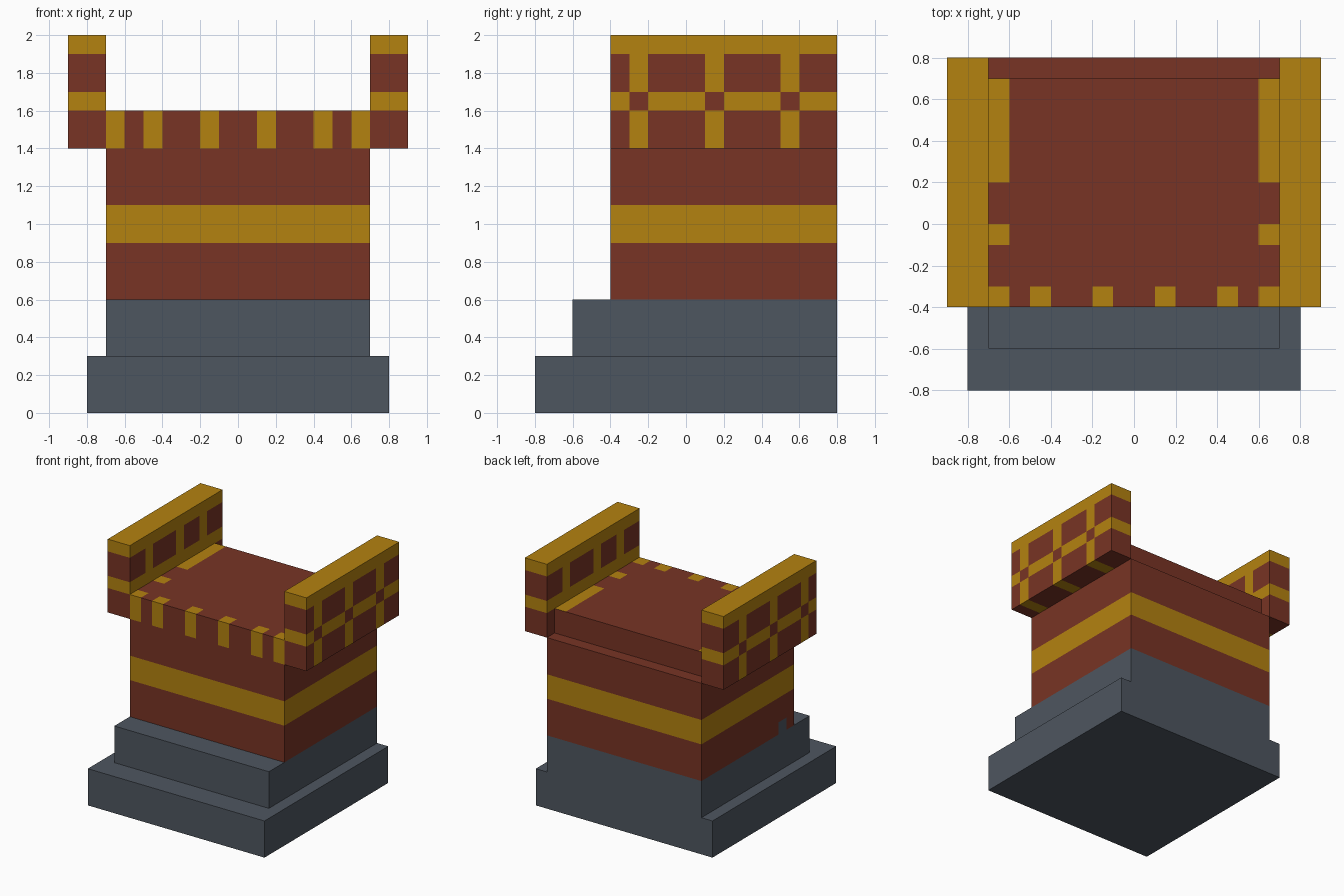
import bpy
import bmesh
from mathutils import Vector

cube = bpy.data.objects.get("Cube")
if cube:
    bpy.data.objects.remove(cube, do_unlink=True)


def material(name, color):
    mat = bpy.data.materials.new(name)
    mat.use_nodes = True
    mat.diffuse_color = (*color, 1)
    bsdf = mat.node_tree.nodes["Principled BSDF"]
    bsdf.inputs["Base Color"].default_value = (*color, 1)
    bsdf.inputs["Roughness"].default_value = 0.9
    return mat


SLATE, RED, GOLD = 0, 1, 2
MATERIALS = [
    material("slate stone", (0.076, 0.093, 0.117)),
    material("brick red", (0.188, 0.034, 0.018)),
    material("gold trim", (0.456, 0.223, 0.005)),
]


def block(name, low, high, rule, cuts=((), (), ())):
    """Box from low to high, cut at the given x, y, z values; rule(centre, normal) picks the colour."""
    low, high = Vector(low), Vector(high)
    bm = bmesh.new()
    bmesh.ops.create_cube(bm, size=1)
    for v in bm.verts:
        v.co = (low + high) / 2 + v.co * (high - low)
    for axis in range(3):
        normal = Vector([float(i == axis) for i in range(3)])
        for value in cuts[axis]:
            bmesh.ops.bisect_plane(
                bm, geom=bm.verts[:] + bm.edges[:] + bm.faces[:],
                dist=1e-5, plane_co=normal * value, plane_no=normal)
    bm.normal_update()
    for f in bm.faces:
        f.material_index = rule(f.calc_center_median(), f.normal)
    mesh = bpy.data.meshes.new(name)
    bm.to_mesh(mesh)
    bm.free()
    for mat in MATERIALS:
        mesh.materials.append(mat)
    obj = bpy.data.objects.new(name, mesh)
    bpy.context.collection.objects.link(obj)
    return obj


def in_columns(value, starts, width=0.1):
    return any(s < value < s + width for s in starts)


def edges_of(starts, width=0.1):
    return sorted({round(e, 2) for s in starts for e in (s, s + width)})


# Stone plinth and step
block("plinth", (-0.8, -0.8, 0), (0.8, 0.8, 0.3), lambda c, n: SLATE)
block("step", (-0.7, -0.6, 0.3), (0.7, 0.8, 0.6), lambda c, n: SLATE)


# Shaft with a gold belt and one stone chip low on its right side
def shaft_rule(c, n):
    if n.x < -0.5 and c.z < 0.7 and -0.3 < c.y < -0.2:
        return SLATE
    return GOLD if 0.9 < c.z < 1.1 else RED


block("shaft", (-0.7, -0.4, 0.6), (0.7, 0.8, 1.4), shaft_rule,
      ((), (-0.3, -0.2), (0.7, 0.9, 1.1)))

# Top slab with gold tabs along the front and side borders
TABS = (-0.7, -0.5, -0.2, 0.1, 0.4, 0.6)


def slab_rule(c, n):
    if n.y < -0.5 or (n.z > 0.5 and c.y < -0.3):
        return GOLD if in_columns(c.x, TABS) else RED
    if n.z > 0.5 and abs(c.x) > 0.6 and (c.y > 0.2 or -0.1 < c.y < 0):
        return GOLD
    return RED


block("top_slab", (-0.7, -0.4, 1.4), (0.7, 0.7, 1.6), slab_rule,
      (edges_of(TABS)[1:-1], (-0.3, -0.1, 0, 0.2), ()))

# Side walls with a gold lattice
OUTER = (-0.3, 0.1, 0.5)
for side, name, inner in ((1, "left_wall", (-0.2, 0.1, 0.5)),
                          (-1, "right_wall", (-0.2, 0.2, 0.5))):
    def wall_rule(c, n, side=side, inner=inner):
        rail = 1.6 < c.z < 1.7
        if c.z > 1.9:
            return GOLD
        if n.z < -0.5:
            return GOLD if in_columns(c.y, OUTER) else RED
        if n.x * side > 0.5:
            return GOLD if rail != in_columns(c.y, OUTER) else RED
        if n.x * side < -0.5 and c.z > 1.7:
            return GOLD if in_columns(c.y, inner) else RED
        return GOLD if rail else RED

    x0, x1 = sorted((0.7 * side, 0.9 * side))
    block(name, (x0, -0.4, 1.4), (x1, 0.8, 2), wall_rule,
          ((), edges_of(OUTER + inner), (1.6, 1.7, 1.9)))
